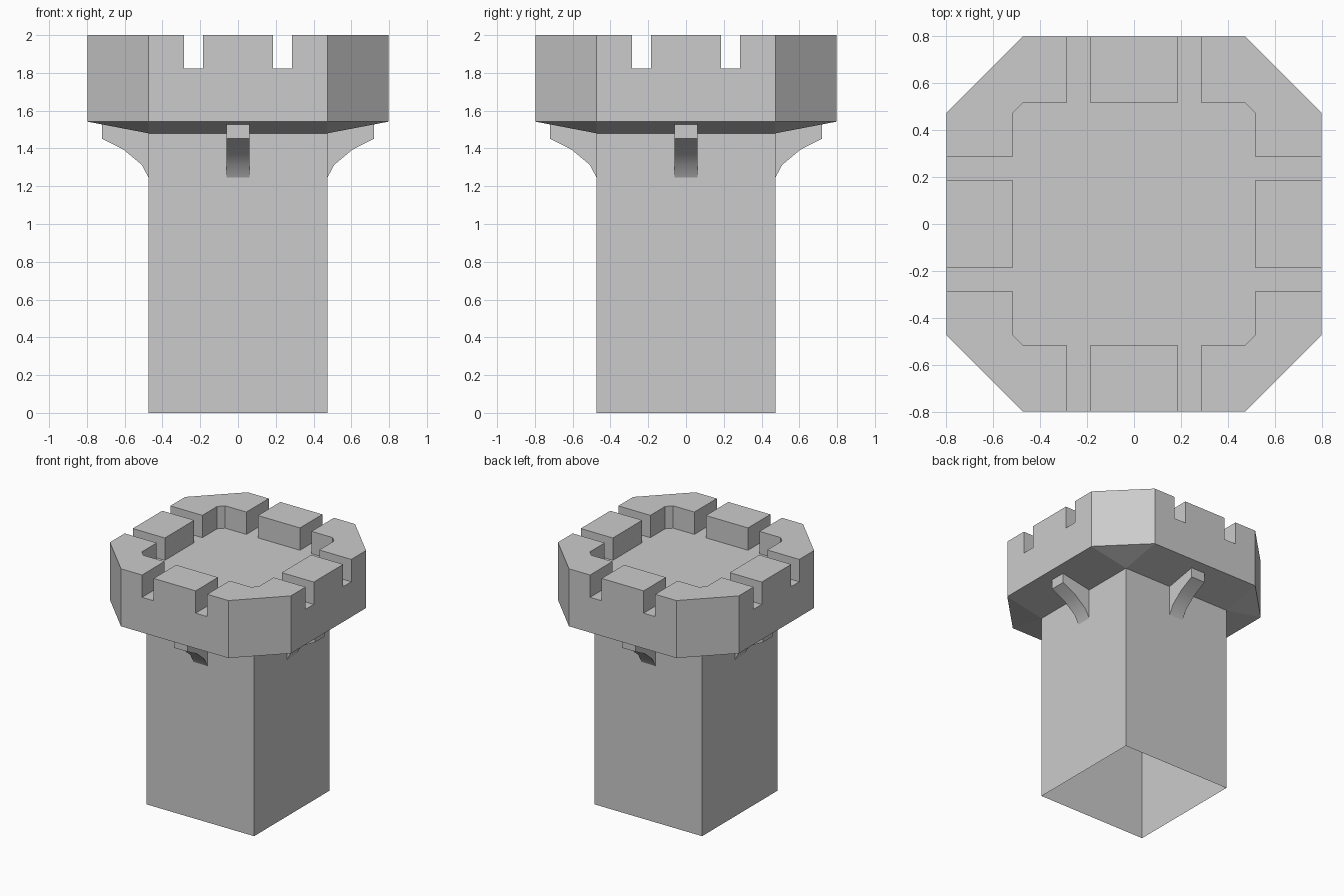
import bpy, bmesh, math
from mathutils import Vector, Matrix

if "Cube" in bpy.data.objects:
    bpy.data.objects.remove(bpy.data.objects["Cube"])

O, I, C = 0.797, 0.515, 0.473      # outer, inner and shaft half widths
A, B = 0.185, 0.287                # notch start and end along each side
TOP, FLOOR, RIM, NECK = 2.0, 1.822, 1.542, 1.48


def turn(k):
    return Matrix.Rotation(k * math.pi / 2, 4, 'Z')


def face(bm, pts, k=0):
    bm.faces.new([bm.verts.new(turn(k) @ Vector(p)) for p in pts])


def wall(bm, p, q, z0, z1, k):
    face(bm, [(*p, z0), (*q, z0), (*q, z1), (*p, z1)], k)


def finish(bm, name):
    bmesh.ops.remove_doubles(bm, verts=bm.verts, dist=1e-4)
    bmesh.ops.recalc_face_normals(bm, faces=bm.faces)
    bmesh.ops.dissolve_limit(bm, angle_limit=0.01, verts=bm.verts, edges=bm.edges)
    me = bpy.data.meshes.new(name)
    bm.to_mesh(me)
    bm.free()
    ob = bpy.data.objects.new(name, me)
    bpy.context.collection.objects.link(ob)
    return ob


# Octagonal crown with battlements, one quarter at a time
middle = [(-A, -O), (A, -O), (A, -I), (-A, -I)]
corner = [(B, -O), (C, -O), (O, -C), (O, -B), (I, -B), (I, -C), (C, -I), (B, -I)]
side = [(x, -O) for x in (-C, -B, -A, A, B, C)]
inner = [(-B, -I), (-A, -I), (A, -I), (B, -I), (C, -I), (I, -C)]

bm = bmesh.new()
floor = []
for k in range(4):
    # raised merlons
    for poly in (middle, corner):
        face(bm, [(*p, TOP) for p in poly], k)
        for p, q in zip(poly, poly[1:] + poly[:1]):
            wall(bm, p, q, FLOOR, TOP, k)
    # notch bottoms
    for s in (1, -1):
        pts = [(s * A, -O), (s * B, -O), (s * B, -I), (s * A, -I)][::s]
        face(bm, [(*p, FLOOR) for p in pts], k)
    floor += [turn(k) @ Vector((*p, FLOOR)) for p in inner]
    # outer wall band
    ring = side + [(O, -C)]
    for p, q in zip(ring, ring[1:]):
        wall(bm, p, q, RIM, FLOOR, k)
    # sloped underside
    face(bm, [(-C, -C, NECK), (C, -C, NECK)] + [(*p, RIM) for p in side[::-1]], k)
    face(bm, [(C, -C, NECK), (O, -C, RIM), (C, -O, RIM)], k)
face(bm, floor)
finish(bm, "battlement_crown")

# Square shaft, open underneath
bm = bmesh.new()
for k in range(4):
    wall(bm, (-C, -C), (C, -C), 0, NECK, k)
finish(bm, "tower_shaft")

# Curved support brackets, one per side
curve = [(C, 1.245), (0.51, 1.314), (0.605, 1.393), (0.72, 1.452)]
tip = (0.72, NECK + (RIM - NECK) * (0.72 - C) / (O - C))
outline = curve + [tip, (C, NECK)]
W = 0.061
for k, where in enumerate(("right", "back", "left", "front")):
    bm = bmesh.new()
    for y in (-W, W):
        face(bm, [(x, y, z) for x, z in outline], k)
    for (x0, z0), (x1, z1) in zip(outline, outline[1:] + outline[:1]):
        face(bm, [(x0, -W, z0), (x1, -W, z1), (x1, W, z1), (x0, W, z0)], k)
    ob = finish(bm, "bracket_" + where)
    bpy.ops.object.select_all(action='DESELECT')
    ob.select_set(True)
    bpy.context.view_layer.objects.active = ob
    bpy.ops.object.shade_smooth_by_angle(angle=math.radians(30))
